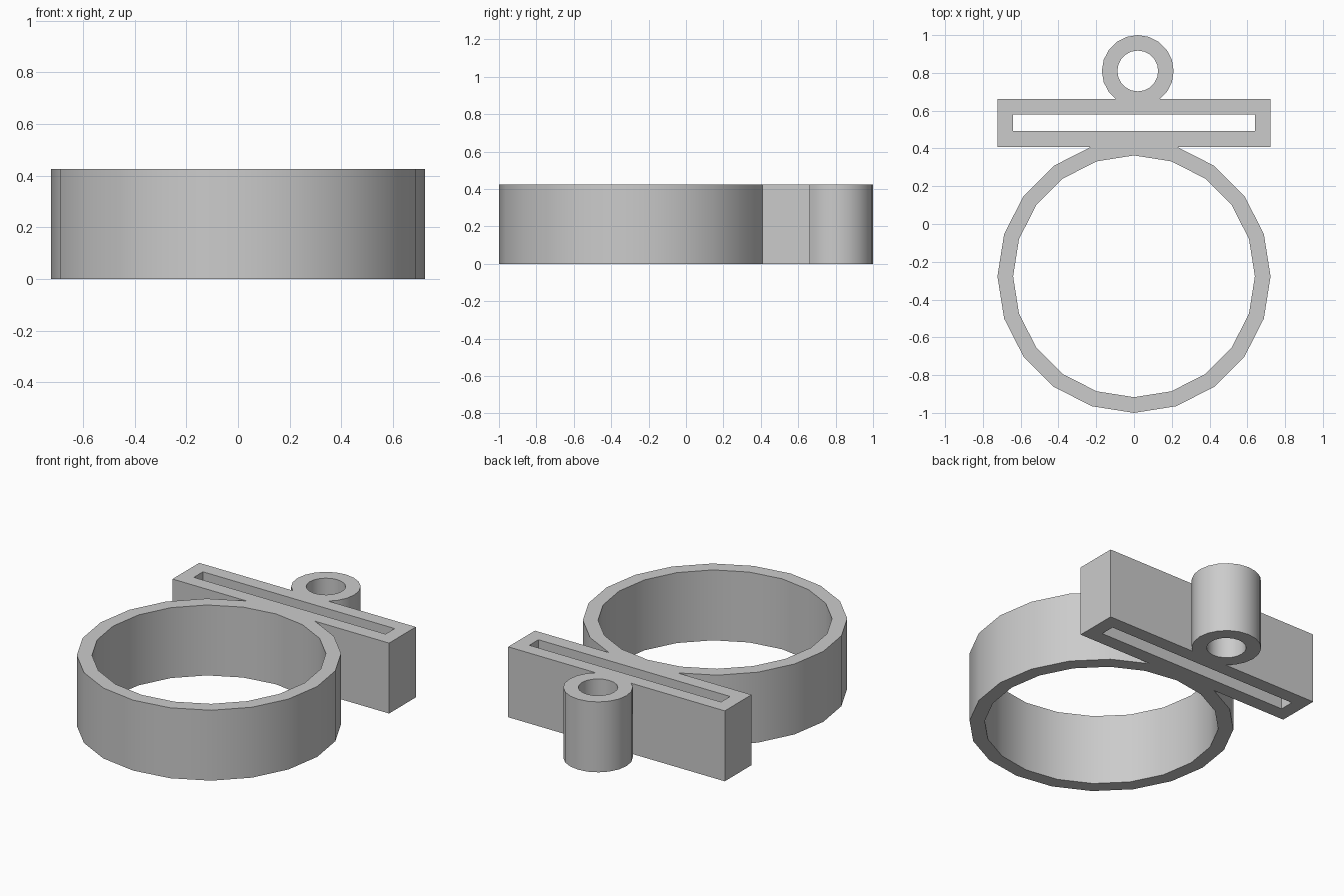
import bpy
import bmesh
from math import sin, cos, tau

HEIGHT = 0.425

if "Cube" in bpy.data.objects:
    bpy.data.objects.remove(bpy.data.objects["Cube"], do_unlink=True)

# Single plain grey
grey = bpy.data.materials.new("plain_grey")
grey.use_nodes = True
colour = (0.6, 0.6, 0.6, 1)
grey.diffuse_color = colour
grey.node_tree.nodes["Principled BSDF"].inputs["Base Color"].default_value = colour


def circle(x, y, radius, sides):
    return [(x + radius * cos(tau * i / sides), y + radius * sin(tau * i / sides))
            for i in range(sides)]


def rectangle(half_width, front, back):
    return [(-half_width, front), (half_width, front),
            (half_width, back), (-half_width, back)]


def hollow_prism(name, outer, inner):
    """Upright wall between two matching outlines."""
    bm = bmesh.new()
    loops = [[bm.verts.new((x, y, z)) for x, y in outline]
             for outline, z in ((outer, 0), (outer, HEIGHT), (inner, HEIGHT), (inner, 0))]
    n = len(outer)
    for k in range(4):
        a, b = loops[k], loops[(k + 1) % 4]
        for i in range(n):
            j = (i + 1) % n
            bm.faces.new((a[i], a[j], b[j], b[i]))
    bmesh.ops.recalc_face_normals(bm, faces=bm.faces)
    mesh = bpy.data.meshes.new(name)
    bm.to_mesh(mesh)
    bm.free()
    mesh.materials.append(grey)
    obj = bpy.data.objects.new(name, mesh)
    bpy.context.collection.objects.link(obj)
    return obj


# Large ring, slotted bar and small tube
holder = hollow_prism("ring_holder", circle(0, -0.277, 0.723, 20), circle(0, -0.277, 0.64, 20))
bar = hollow_prism("slotted_bar", rectangle(0.723, 0.408, 0.663), rectangle(0.64, 0.493, 0.58))
tube = hollow_prism("small_tube", circle(0.02, 0.81, 0.19, 20), circle(0.02, 0.81, 0.108, 20))

# Fuse the three parts into one body
bpy.context.view_layer.objects.active = holder
for part in (bar, tube):
    union = holder.modifiers.new("fuse_" + part.name, 'BOOLEAN')
    union.operation = 'UNION'
    union.solver = 'EXACT'
    union.object = part
    bpy.ops.object.modifier_apply(modifier=union.name)
    bpy.data.objects.remove(part, do_unlink=True)

# Smooth round walls with crisp rims
bpy.ops.object.select_all(action='DESELECT')
holder.select_set(True)
bpy.ops.object.shade_smooth_by_angle(angle=0.52)
